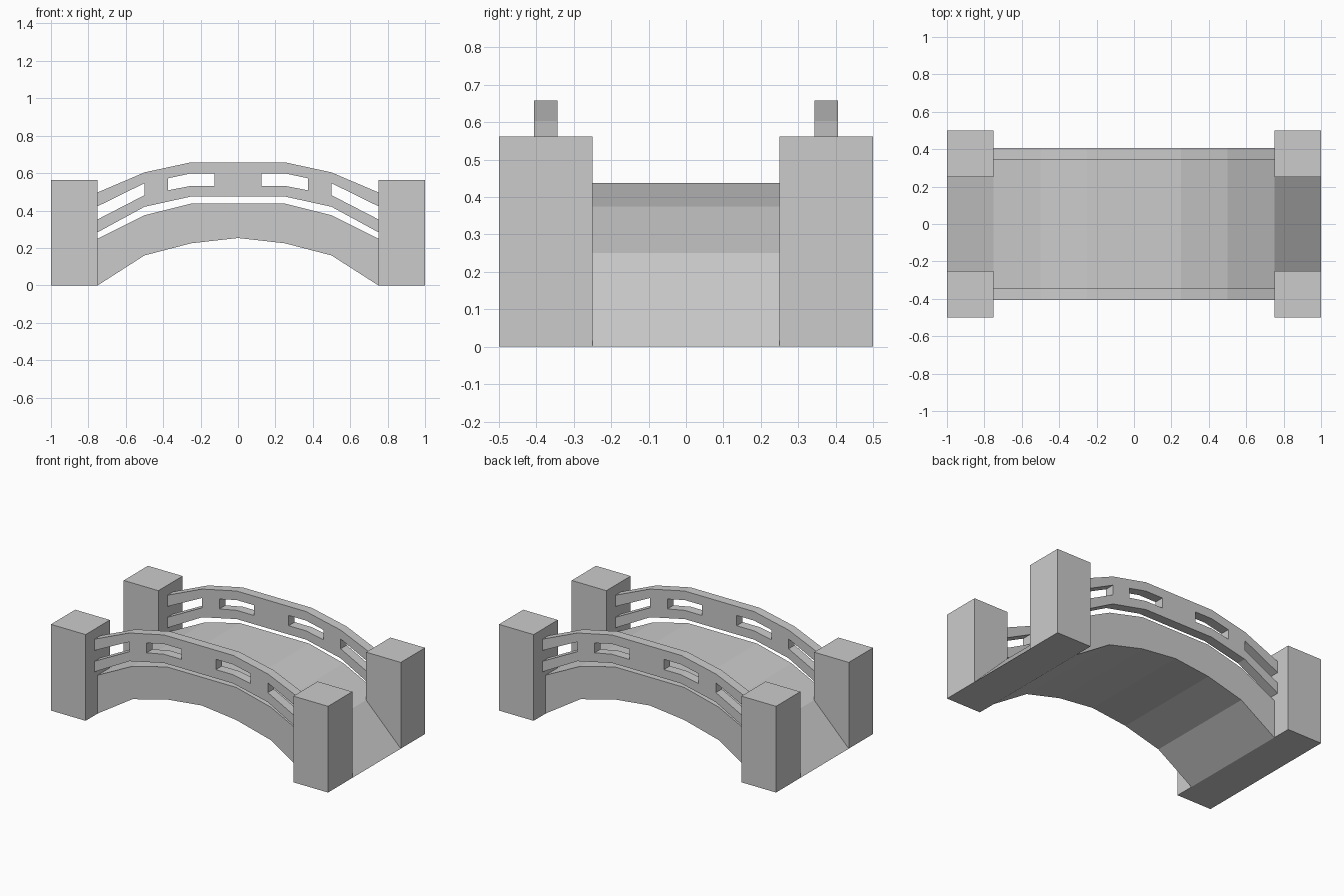
import bpy, bmesh

if "Cube" in bpy.data.objects:
    bpy.data.objects.remove(bpy.data.objects["Cube"])


def make_object(name, bm):
    bmesh.ops.recalc_face_normals(bm, faces=bm.faces[:])
    mesh = bpy.data.meshes.new(name)
    bm.to_mesh(mesh)
    bm.free()
    obj = bpy.data.objects.new(name, mesh)
    bpy.context.collection.objects.link(obj)
    return obj


def extrude_y(bm, depth):
    res = bmesh.ops.extrude_face_region(bm, geom=bm.faces[:], use_keep_orig=True)
    verts = [v for v in res["geom"] if isinstance(v, bmesh.types.BMVert)]
    bmesh.ops.translate(bm, verts=verts, vec=(0, depth, 0))


def prism(name, profile, y0, y1):
    bm = bmesh.new()
    bm.faces.new([bm.verts.new((x, y0, z)) for x, z in profile])
    extrude_y(bm, y1 - y0)
    return make_object(name, bm)


# Arched deck: half profiles mirrored across x
top = [(0.25, 0.4375), (0.5, 0.375), (0.75, 0.25)]
under = [(0.75, 0), (0.5, 0.16), (0.25, 0.225)]
half = top + under
profile = half + [(0, 0.253)] + [(-x, z) for x, z in reversed(half)]
prism("deck", profile, -0.375, 0.375)

# End ramps and corner posts
for side, s in (("left", -1), ("right", 1)):
    prism(side + "_ramp", [(s * 0.75, 0), (s, 0), (s * 0.75, 0.25)], -0.25, 0.25)
    for end, y0 in (("front", -0.5), ("back", 0.25)):
        prism(f"{end}_{side}_post",
              [(s * 0.75, 0), (s, 0), (s, 0.5625), (s * 0.75, 0.5625)], y0, y0 + 0.25)

# Railings: a column grid with the window cells left open
# Each station: x, then heights of bottom, window sill, window head, top
stations = [
    (0.125, 0.475, 0.532, 0.599, 0.658),
    (0.25, 0.475, 0.532, 0.599, 0.658),
    (0.375, 0.4475, 0.508, 0.572, 0.631),
    (0.5, 0.42, 0.482, 0.546, 0.604),
    (0.75, 0.284, 0.353, 0.423, 0.497),
]
columns = [(-s[0],) + s[1:] for s in reversed(stations)] + stations
open_columns = {0, 2, 3, 5, 6, 8}


def railing(name, y):
    bm = bmesh.new()
    grid = [[bm.verts.new((c[0], y - 0.031, z)) for z in c[1:]] for c in columns]
    for i in range(len(columns) - 1):
        for row in range(3):
            if row == 1 and i in open_columns:
                continue
            a, b = grid[i], grid[i + 1]
            bm.faces.new((a[row], b[row], b[row + 1], a[row + 1]))
    extrude_y(bm, 0.062)
    return make_object(name, bm)


railing("front_railing", -0.375)
railing("back_railing", 0.375)
